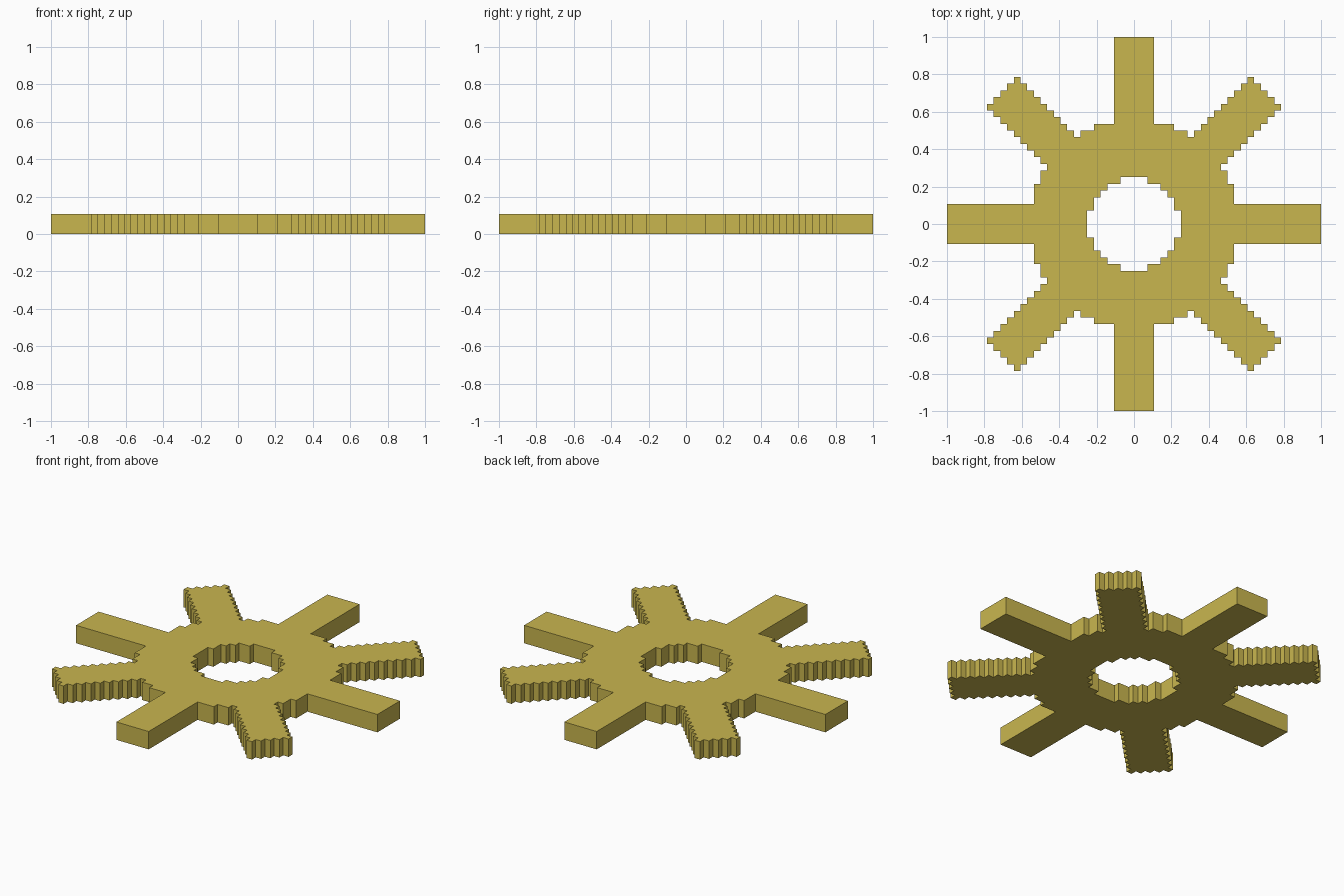
import bpy, bmesh
from math import hypot

if "Cube" in bpy.data.objects:
    bpy.data.objects.remove(bpy.data.objects["Cube"])

S = 2 / 56          # size of one grid step
THICK = 3 * S


def filled(i, j):
    """Is grid cell (i, j) of the positive quadrant part of the wheel?"""
    r = hypot(i + 0.5, j + 0.5)
    if r < 6.8:                                   # round centre hole
        return False
    hub = r < 15.75
    straight = min(i, j) < 3                      # arms along the axes
    diagonal = abs(i - j) <= 4 and i + j <= 38    # arms at 45 degrees
    return hub or straight or diagonal


bm = bmesh.new()
grid = {}


def vert(x, y):
    if (x, y) not in grid:
        grid[(x, y)] = bm.verts.new((x * S, y * S, 0))
    return grid[(x, y)]


# Stepped flat plate, one merged face per quadrant
quadrants = []
for sx in (1, -1):
    for sy in (1, -1):
        faces = []
        for i in range(28):
            for j in range(28):
                if filled(i, j):
                    ring = [(i, j), (i + 1, j), (i + 1, j + 1), (i, j + 1)]
                    if sx * sy < 0:
                        ring.reverse()
                    faces.append(bm.faces.new([vert(sx * x, sy * y) for x, y in ring]))
        quadrants.append(faces)
for faces in quadrants:
    bmesh.ops.dissolve_faces(bm, faces=faces, use_verts=False)


# Remove points lying on straight edges
def straight_point(v):
    if len(v.link_edges) != 2:
        return False
    a, b = [e.other_vert(v).co - v.co for e in v.link_edges]
    return a.cross(b).length < 1e-7


bmesh.ops.dissolve_verts(bm, verts=[v for v in bm.verts if straight_point(v)])

# Thickness
ext = bmesh.ops.extrude_face_region(bm, geom=bm.faces[:], use_keep_orig=True)
for g in ext["geom"]:
    if isinstance(g, bmesh.types.BMVert):
        g.co.z = THICK
# drop any inner walls along the quadrant seams
inner = [f for f in bm.faces if any(len(e.link_faces) > 2 for e in f.edges)
         and abs(f.normal.z) < 0.5]
if inner:
    bmesh.ops.delete(bm, geom=inner, context='FACES')
bmesh.ops.recalc_face_normals(bm, faces=bm.faces[:])

mesh = bpy.data.meshes.new("spoked_wheel")
bm.to_mesh(mesh)
bm.free()
wheel = bpy.data.objects.new("spoked_wheel", mesh)
bpy.context.collection.objects.link(wheel)

# Colour
mat = bpy.data.materials.new("mustard_yellow")
mat.diffuse_color = (0.584, 0.468, 0.078, 1)
mat.use_nodes = True
mat.node_tree.nodes["Principled BSDF"].inputs["Base Color"].default_value = mat.diffuse_color
mesh.materials.append(mat)
